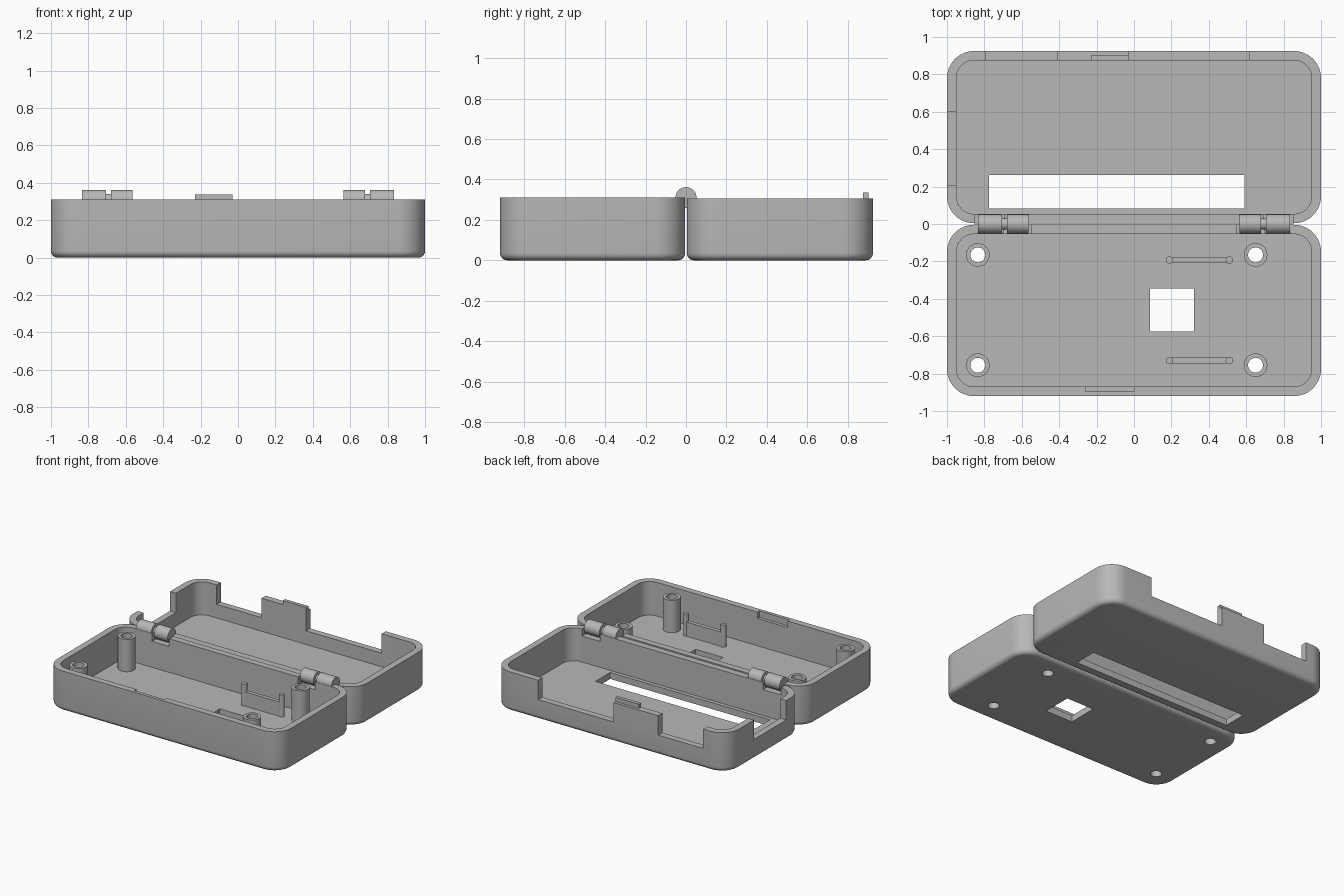
import bpy, bmesh, math
from mathutils import Vector, Matrix

default = bpy.data.objects.get("Cube")
if default:
    bpy.data.objects.remove(default, do_unlink=True)

grey = bpy.data.materials.new("plain grey")
grey.use_nodes = True
GREY = (0.48, 0.48, 0.48, 1)
grey.diffuse_color = GREY
grey.node_tree.nodes["Principled BSDF"].inputs["Base Color"].default_value = GREY

WALL, FLOOR, CORNER, FILLET = 0.05, 0.05, 0.145, 0.035


def make(name, bm):
    bmesh.ops.recalc_face_normals(bm, faces=bm.faces)
    mesh = bpy.data.meshes.new(name)
    bm.to_mesh(mesh)
    bm.free()
    mesh.materials.append(grey)
    obj = bpy.data.objects.new(name, mesh)
    bpy.context.collection.objects.link(obj)
    return obj


def box(name, x0, x1, y0, y1, z0, z1):
    bm = bmesh.new()
    size = Matrix.Diagonal((x1 - x0, y1 - y0, z1 - z0, 1))
    centre = Vector((x0 + x1, y0 + y1, z0 + z1)) / 2
    bmesh.ops.create_cube(bm, size=1, matrix=Matrix.Translation(centre) @ size)
    return make(name, bm)


def cylinder(name, r, start, end, sides=32):
    start, end = Vector(start), Vector(end)
    axis = end - start
    turn = axis.to_track_quat('Z', 'Y').to_matrix().to_4x4()
    bm = bmesh.new()
    bmesh.ops.create_cone(bm, cap_ends=True, segments=sides, radius1=r, radius2=r,
                          depth=axis.length,
                          matrix=Matrix.Translation((start + end) / 2) @ turn)
    return make(name, bm)


def tray(name, y0, y1, top):
    """Open rounded box lofted from rounded rectangles."""
    bm = bmesh.new()

    def ring(inset, z):
        r = CORNER - inset
        cx, cy, mid = 1 - CORNER, (y1 - y0) / 2 - CORNER, (y0 + y1) / 2
        verts = []
        for k, (sx, sy) in enumerate([(1, 1), (-1, 1), (-1, -1), (1, -1)]):
            for i in range(13):
                a = math.pi / 2 * (k + i / 12)
                verts.append(bm.verts.new((sx * cx + r * math.cos(a),
                                           mid + sy * cy + r * math.sin(a), z)))
        return verts

    rings = []
    for i in range(7):
        a = math.pi / 2 * i / 6
        rings.append(ring(FILLET * (1 - math.sin(a)), FILLET * (1 - math.cos(a))))
    rings += [ring(0, top), ring(WALL, top), ring(WALL, FLOOR)]
    for a, b in zip(rings, rings[1:]):
        for i in range(len(a)):
            j = (i + 1) % len(a)
            bm.faces.new((a[i], a[j], b[j], b[i]))
    bm.faces.new(rings[0])
    bm.faces.new(rings[-1])
    return make(name, bm)


def cut(obj, cutters):
    """Subtract the cutters for good and remove them."""
    for c in cutters:
        c.hide_render = True
        mod = obj.modifiers.new("cut", 'BOOLEAN')
        mod.operation, mod.solver, mod.object = 'DIFFERENCE', 'EXACT', c
    bpy.context.view_layer.update()
    graph = bpy.context.evaluated_depsgraph_get()
    mesh = bpy.data.meshes.new_from_object(obj.evaluated_get(graph))
    obj.modifiers.clear()
    obj.data = mesh
    for c in cutters:
        bpy.data.objects.remove(c, do_unlink=True)
    return obj


parts = []
posts = [(x, y) for x in (-0.835, 0.65) for y in (-0.165, -0.755)]

# Front tray: window, screw holes, latch recess, hinge clearance
front = tray("front_tray", -0.92, -0.004, 0.31)
cutters = [box("window_cut", 0.085, 0.32, -0.575, -0.345, -0.1, 0.15),
           box("recess_cut", -0.26, 0, -0.895, -0.8, 0.26, 0.4)]
cutters += [cylinder("hole_cut", 0.04, (x, y, -0.1), (x, y, 0.15)) for x, y in posts]
for s in (-1, 1):
    a, b = sorted((s * 0.55, s * 0.695))
    cutters.append(box("hinge_cut", a, b, -0.06, 0.02, 0.25, 0.4))
parts.append(cut(front, cutters))

# Back tray: long window, rim openings, hinge clearance
back = tray("back_tray", 0.004, 0.925, 0.305)
LOW = 0.155
cutters = [box("window_cut", -0.775, 0.59, 0.083, 0.263, -0.1, 0.15),
           box("rim_cut", -0.03, 0.615, 0.86, 1, LOW, 0.4),
           box("rim_cut", -0.795, -0.41, 0.86, 1, LOW, 0.4),
           box("side_cut", -1.1, -0.93, 0.205, 0.6, LOW, 0.4)]
for s in (-1, 1):
    a, b = sorted((s * 0.695, s * 0.85))
    cutters.append(box("hinge_cut", a, b, -0.02, 0.06, 0.25, 0.4))
parts.append(cut(back, cutters))
parts.append(box("latch_tab", -0.23, -0.03, 0.875, 0.902, 0.25, 0.336))

# Hollow screw posts
for x, y in posts:
    post = cylinder("screw_post", 0.063, (x, y, FLOOR - 0.01), (x, y, 0.3))
    parts.append(cut(post, [cylinder("bore_cut", 0.04, (x, y, -0.1), (x, y, 0.5))]))

# Board holders: a low rib between two pegs
for y in (-0.193, -0.73):
    parts.append(box("holder_rib", 0.19, 0.51, y - 0.015, y + 0.015, FLOOR - 0.01, 0.16))
    for x in (0.19, 0.51):
        parts.append(cylinder("holder_peg", 0.02, (x, y, FLOOR - 0.01), (x, y, 0.22), 20))

# Hinges: two knuckles on a pin per side
for s in (-1, 1):
    for name, a, b in (("inner_knuckle", 0.565, 0.68), ("outer_knuckle", 0.705, 0.835)):
        parts.append(cylinder(name, 0.052, (s * a, 0, 0.31), (s * b, 0, 0.31)))
    parts.append(cylinder("hinge_pin", 0.03, (s * 0.6, 0, 0.31), (s * 0.8, 0, 0.31)))

# Smooth rounded surfaces, sharp edges kept
bpy.ops.object.select_all(action='DESELECT')
for p in parts:
    p.select_set(True)
bpy.context.view_layer.objects.active = parts[0]
bpy.ops.object.shade_smooth_by_angle(angle=math.radians(30))
